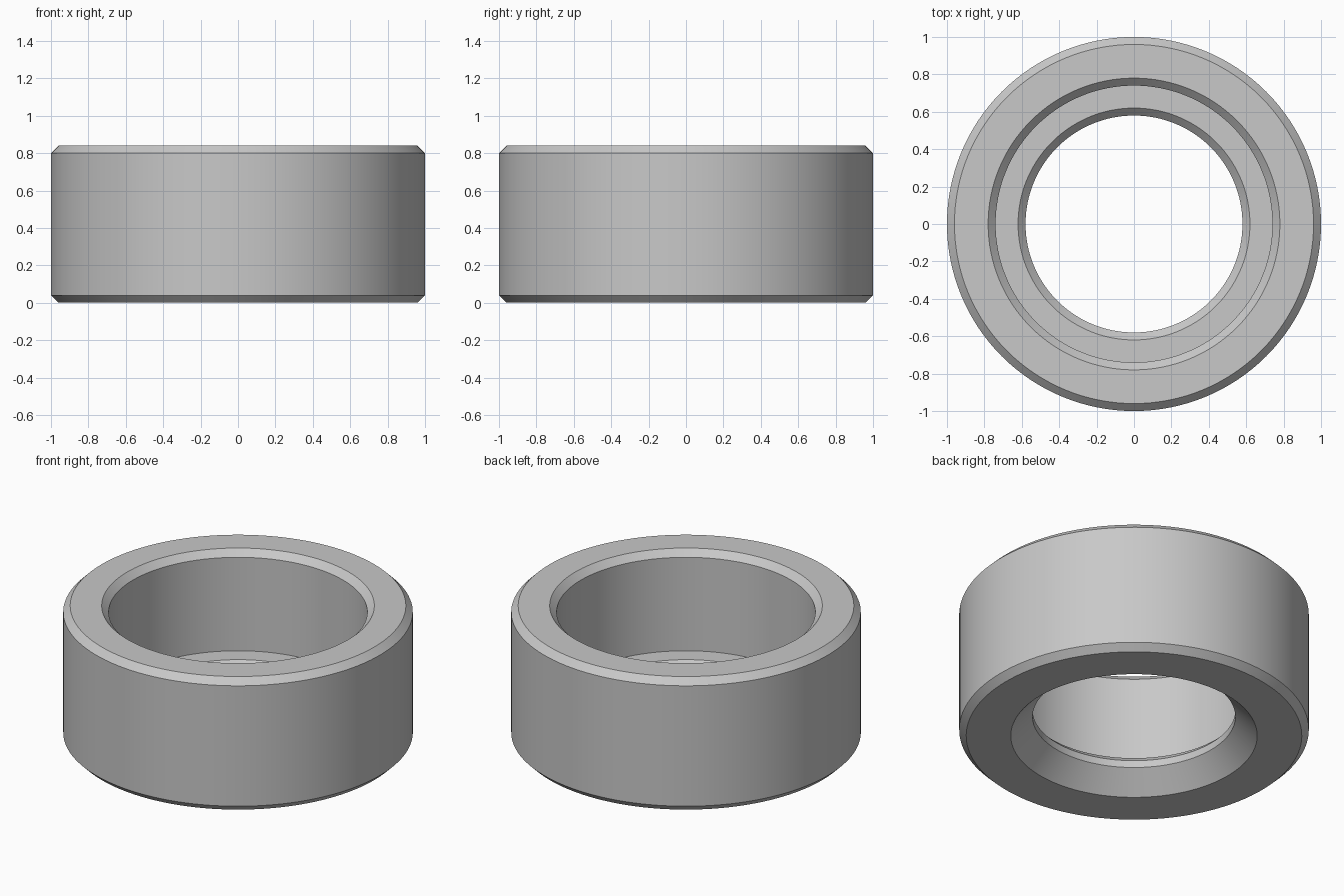
import bpy
import bmesh
import math

SEGMENTS = 128
HEIGHT = 0.84
CHAMFER = 0.04
OUTER, COUNTERBORE, BORE = 1.0, 0.74, 0.58
FLOOR = 0.21          # height of the counterbore ledge
SINK = 0.125          # depth of the countersink underneath

old = bpy.data.objects.get("Cube")
if old:
    bpy.data.objects.remove(old, do_unlink=True)

# Plain grey
grey = bpy.data.materials.new("plain_grey")
grey.use_nodes = True
colour = (0.58, 0.58, 0.58, 1)
grey.diffuse_color = colour
grey.node_tree.nodes["Principled BSDF"].inputs["Base Color"].default_value = colour

# Closed cross-section as (radius, height)
profile = [
    (OUTER - CHAMFER, 0),
    (OUTER, CHAMFER),
    (OUTER, HEIGHT - CHAMFER),
    (OUTER - CHAMFER, HEIGHT),
    (COUNTERBORE + CHAMFER, HEIGHT),
    (COUNTERBORE, HEIGHT - CHAMFER),
    (COUNTERBORE, FLOOR),
    (BORE + CHAMFER, FLOOR),
    (BORE, FLOOR - CHAMFER),
    (BORE, SINK),
    (BORE + SINK, 0),
]

# Turn the section around the vertical axis
bm = bmesh.new()
verts = [bm.verts.new((r, 0, z)) for r, z in profile]
edges = [bm.edges.new((a, b)) for a, b in zip(verts, verts[1:] + verts[:1])]
bmesh.ops.spin(bm, geom=verts + edges, cent=(0, 0, 0), axis=(0, 0, 1),
               angle=math.tau, steps=SEGMENTS, use_duplicate=False)
bmesh.ops.remove_doubles(bm, verts=bm.verts, dist=0.0001)
bmesh.ops.recalc_face_normals(bm, faces=bm.faces)

mesh = bpy.data.meshes.new("stepped_ring")
bm.to_mesh(mesh)
bm.free()
mesh.materials.append(grey)
ring = bpy.data.objects.new("stepped_ring", mesh)
bpy.context.collection.objects.link(ring)

# Smooth round walls, crisp chamfer edges
bpy.ops.object.select_all(action="DESELECT")
ring.select_set(True)
bpy.context.view_layer.objects.active = ring
bpy.ops.object.shade_smooth_by_angle(angle=math.radians(30))
